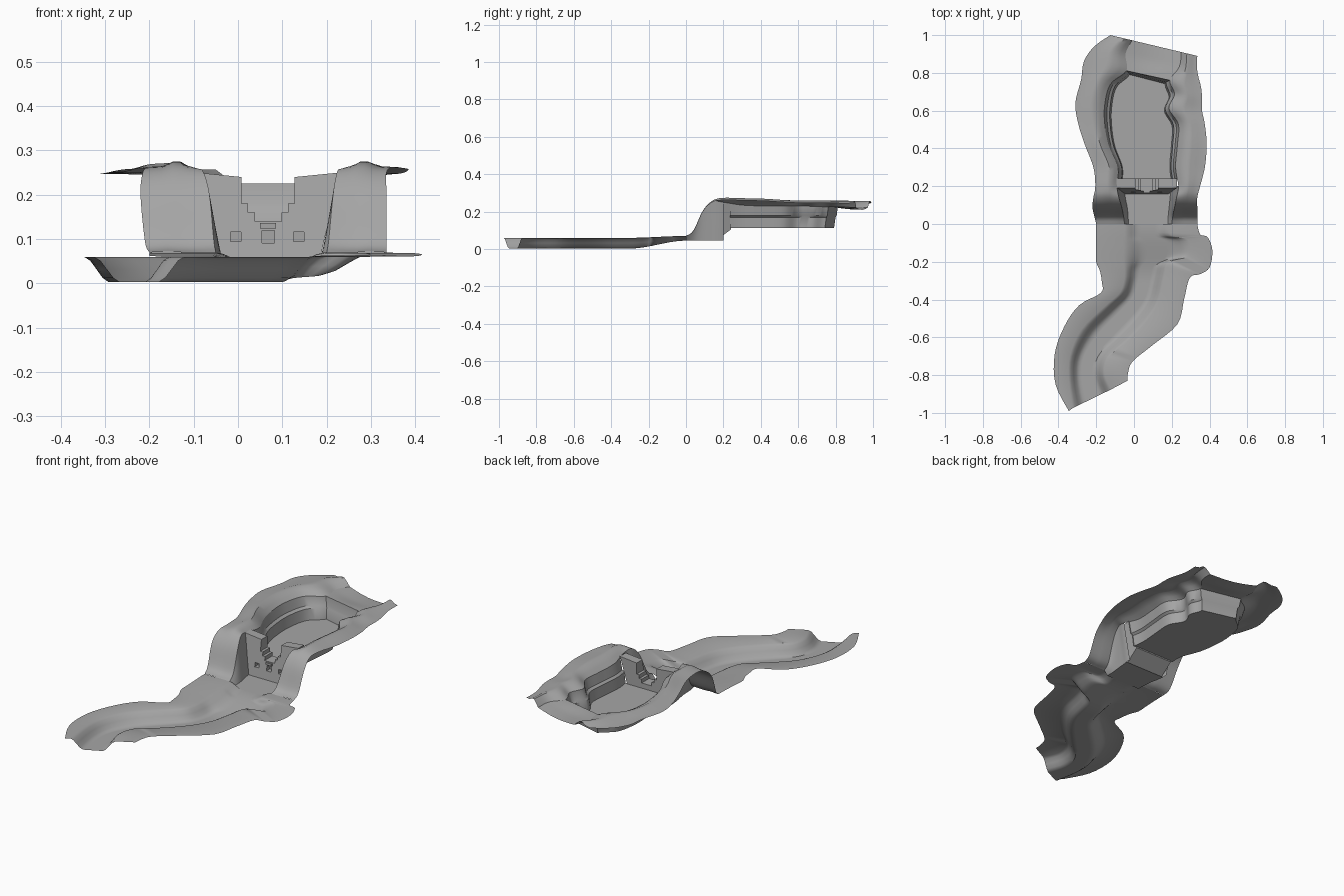
import bpy
import bmesh
import math
from mathutils import Vector

if "Cube" in bpy.data.objects:
    bpy.data.objects.remove(bpy.data.objects["Cube"])

GREY = (0.38, 0.38, 0.38, 1)
stone = bpy.data.materials.new("stone grey")
stone.use_nodes = True
stone.diffuse_color = GREY
stone.node_tree.nodes["Principled BSDF"].inputs["Base Color"].default_value = GREY


def finish(name, verts, faces, smooth=True):
    """Make an object from vertices and faces, facing upwards."""
    mesh = bpy.data.meshes.new(name)
    mesh.from_pydata(verts, [], faces)
    bm = bmesh.new()
    bm.from_mesh(mesh)
    if smooth:
        bm.normal_update()
        if sum(f.normal.z * f.calc_area() for f in bm.faces) < 0:
            bmesh.ops.reverse_faces(bm, faces=bm.faces[:])
    else:
        bmesh.ops.recalc_face_normals(bm, faces=bm.faces[:])
    bm.to_mesh(mesh)
    bm.free()
    mesh.materials.append(stone)
    obj = bpy.data.objects.new(name, mesh)
    bpy.context.collection.objects.link(obj)
    if smooth:
        bpy.ops.object.select_all(action='DESELECT')
        obj.select_set(True)
        bpy.context.view_layer.objects.active = obj
        bpy.ops.object.shade_smooth_by_angle(angle=math.radians(35))
    return obj


def sheet(name, rows):
    """Skin a grid of points, given row by row."""
    n = len(rows[0])
    faces = [(r * n + c, r * n + c + 1, (r + 1) * n + c + 1, (r + 1) * n + c)
             for r in range(len(rows) - 1) for c in range(n - 1)]
    return finish(name, [p for row in rows for p in row], faces)


def spline(stations, steps):
    """Catmull-Rom curve through tuples of any length."""
    out = []
    last = len(stations) - 1
    for i in range(last):
        a, b, c, d = (stations[min(max(i + k, 0), last)] for k in (-1, 0, 1, 2))
        for j in range(steps):
            t = j / steps
            out.append([q + t / 2 * (r - p + t * (2 * p - 5 * q + 4 * r - s + t * (3 * (q - r) + s - p)))
                        for p, q, r, s in zip(a, b, c, d)])
    return out + [list(stations[last])]


def ease(t):
    t = min(max(t, 0), 1)
    return t * t * (3 - 2 * t)


# Lower river: left edge, left bank top, right bank top, right edge
river = [
    (-.2, 0, -.05, 0, .2, 0, .335, 0),
    (-.2, -.06, -.05, -.06, .2, -.06, .35, -.055),
    (-.2, -.1, -.055, -.1, .28, -.08, .39, -.07),
    (-.2, -.15, -.055, -.15, .3, -.13, .415, -.14),
    (-.2, -.2, -.055, -.2, .28, -.175, .4, -.23),
    (-.18, -.25, -.05, -.25, .19, -.2, .35, -.265),
    (-.17, -.31, -.055, -.31, .165, -.27, .295, -.285),
    (-.175, -.365, -.08, -.37, .135, -.4, .265, -.4),
    (-.29, -.43, -.16, -.44, .08, -.5, .23, -.53),
    (-.37, -.545, -.28, -.56, -.02, -.61, .1, -.64),
    (-.42, -.69, -.34, -.7, -.13, -.7, -.005, -.725),
    (-.415, -.85, -.345, -.83, -.155, -.79, -.03, -.78),
    (-.345, -.99, -.325, -.975, -.12, -.875, -.035, -.83)]
rows = []
COLUMNS = 14
for st in spline(river, 4):
    left, bank_l, bank_r, right = (Vector(st[k:k + 2]) for k in (0, 2, 4, 6))
    row = [(left.x, left.y, .06 + .01 * ease(1 + left.y / .3))]
    for c in range(COLUMNS + 1):
        u = c / COLUMNS
        p = bank_l.lerp(bank_r, u)
        top = .06 + .01 * ease(1 + p.y / .3)
        bed = .003 + .042 * ease(1 + p.y / .3)
        row.append((p.x, p.y, top + (bed - top) * ease(min(u, 1 - u) / .29)))
    row.append((right.x, right.y, .06 + .01 * ease(1 + right.y / .3)))
    rows.append(row)
sheet("river_bed", rows)

# Upper land: distance back, outer left, rim left, rim right, outer right, outer height, rim height
land = [
    (0, -.2, -.05, .2, .335, .07, .07),
    (.04, -.21, -.055, .205, .335, .095, .1),
    (.09, -.22, -.065, .215, .335, .2, .205),
    (.14, -.215, -.08, .225, .335, .25, .255),
    (.2, -.205, -.09, .235, .35, .262, .25),
    (.3, -.215, -.085, .22, .375, .26, .235),
    (.42, -.26, -.135, .23, .385, .257, .23),
    (.53, -.295, -.155, .235, .375, .25, .23),
    (.63, -.31, -.155, .185, .36, .247, .23),
    (.74, -.28, -.125, .215, .36, .247, .228),
    (.83, -.265, -.04, .19, .355, .247, .225),
    (.92, -.21, -.045, .24, .335, .245, .225),
    (1, -.125, -.01, .25, .335, .245, .222)]
land = spline(land, 5)


def place(x, s, z):
    """The far end of the land runs at a slant."""
    return (x, s - .11 * ease((s - .5) / .4) * (x + .125) / .46, z)


# Banks on both sides, with a raised crest before the rim
for name, outer, rim in (("left_side_bank", 4, 3), ("right_side_bank", 1, 2)):
    rows = []
    for st in land:
        s, z_out, z_rim = st[0], st[5], st[6]
        crest = z_out + .012 * ease((s - .05) / .15)
        heights = ((0, z_out), (.3, z_out + .002), (.5, crest), (.65, crest),
                   (.85, (crest + z_rim) / 2), (1, z_rim))
        rows.append([place(st[outer] + (st[rim] - st[outer]) * u, s, z) for u, z in heights])
    sheet(name, rows)

# Canyon walls and floor in front of the dam
canyon = [st for st in land if st[0] < .201]
FLOOR = .045
for name, rim, inward in (("canyon_wall_left", 3, -1), ("canyon_wall_right", 2, 1)):
    rows = []
    for st in canyon:
        foot = st[rim] + inward * (.02 + .1 * st[0])
        rows.append([(st[rim] + (foot - st[rim]) * u, st[0], st[6] + (FLOOR - st[6]) * u)
                     for u in (0, .35, .7, 1)])
    sheet(name, rows)
sheet("canyon_floor", [[(st[2] + .02 + .1 * st[0], st[0], FLOOR),
                        (st[3] - .02 - .1 * st[0], st[0], FLOOR)]
                       for st in canyon if st[0] < .18])

# Lake basin: rim, ledge and floor rings, open towards the dam
FRONT = .235
lake = [st for st in land if .2 < st[0] < .831]
ring = [place(st[2], max(st[0], FRONT), st[6]) for st in lake]
ring += [place(st[3], max(st[0], FRONT), st[6]) for st in reversed(lake)]
levels = ((1, 1, None), (.93, .99, .18), (.86, .98, .17), (.82, .965, .112))
rows = []
for kx, ky, z in levels:
    rows.append([(.05 + (x - .05) * kx, FRONT + (y - FRONT) * ky, h if z is None else z)
                 for x, y, h in ring])
sheet("lake_wall", rows)
n = len(lake)
floor_ring = rows[-1]
sheet("lake_floor", [[Vector(floor_ring[i]).lerp(Vector(floor_ring[-1 - i]), u / 4) for u in range(5)]
                     for i in range(n)])

# Shelf behind the lake, dished slightly
rows = []
for st in land:
    if st[0] > .829:
        rows.append([place(st[2] + (st[3] - st[2]) * u / 6, st[0],
                           st[6] - .012 * math.sin(math.pi * u / 6) * ease((st[0] - .83) / .1))
                     for u in range(7)])
sheet("rear_shelf", rows)

# Dam with a stepped spillway notch
MID = .068
half = [(.115, FLOOR), (.16, .25), (.06, .24), (.06, .18), (.045, .18),
        (.045, .16), (.03, .16), (.03, .14)]
outline = [(MID - x, z) for x, z in half] + [(MID + x, z) for x, z in reversed(half)]
n = len(outline)
front = [(x, .16 + .15 * (z - FLOOR), z) for x, z in outline]
back = [(x, FRONT + .005, max(z, .105)) for x, z in outline]
faces = [tuple(range(n)), tuple(range(2 * n - 1, n - 1, -1))]
faces += [(i, n + i, n + (i + 1) % n, (i + 1) % n) for i in range(n)]
dam = finish("dam", front + back, faces, smooth=False)

# Square outlets cut into the dam face
for dx, width, height in ((-.073, .024, .022), (0, .028, .028), (.069, .024, .022)):
    bpy.ops.mesh.primitive_cube_add(size=1, location=(MID + dx, .17, .105))
    cutter = bpy.context.object
    cutter.name = "outlet_cutter"
    cutter.scale = (width, .05, height)
    cutter.hide_render = True
    cut = dam.modifiers.new("outlet", 'BOOLEAN')
    cut.object = cutter
    cut.solver = 'EXACT'
    bpy.context.view_layer.objects.active = dam
    bpy.ops.object.modifier_apply(modifier=cut.name)
    bpy.data.objects.remove(cutter)

# Sill above the middle outlet
bpy.ops.mesh.primitive_cube_add(size=1, location=(MID, .173, .13))
sill = bpy.context.object
sill.name = "outlet_sill"
sill.scale = (.036, .016, .012)
sill.data.materials.append(stone)
